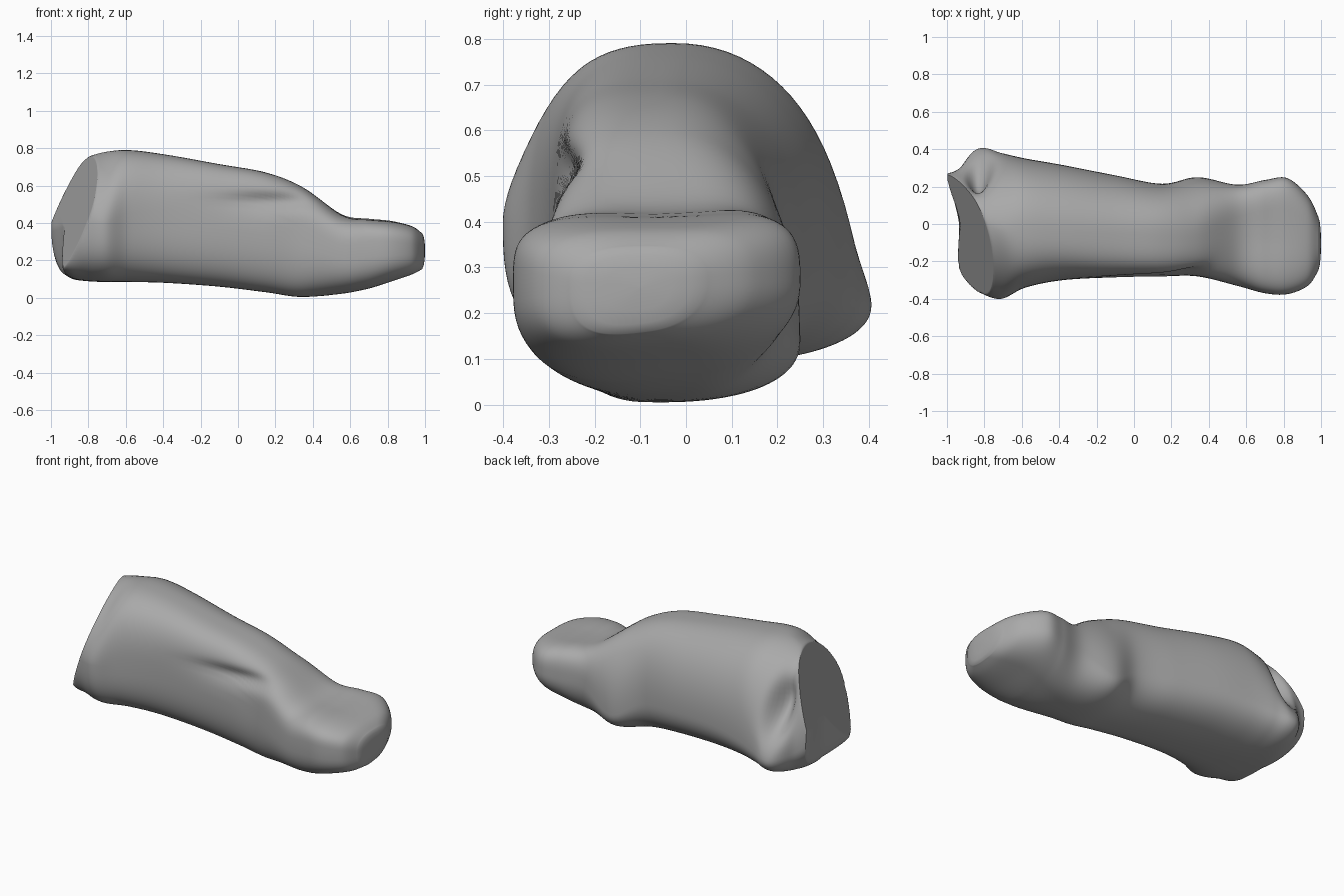
import bpy
import bmesh
from math import cos, sin, pi, exp
from mathutils import Vector

if "Cube" in bpy.data.objects:
    bpy.data.objects.remove(bpy.data.objects["Cube"])

SIDES = 88
STEPS = 8

# Cross-sections along the shaft:
# x, front y, back y, bottom z, top z, front z, back z, top y,
# roundness of the upper front and upper back
SECTIONS = [
    (-.95, -.29, .27, .125, .67, .36, .32, 0, 2.2, 2.2),
    (-.90, -.33, .30, .10, .73, .38, .26, .03, 2, 2),
    (-.82, -.37, .41, .09, .75, .40, .23, .02, 1.9, 1.7),
    (-.71, -.40, .38, .085, .78, .40, .25, -.02, 1.7, 1.9),
    (-.58, -.34, .35, .085, .79, .40, .28, -.03, 2.6, 2.2),
    (-.38, -.30, .315, .08, .765, .42, .30, -.04, 2.8, 2.2),
    (-.1, -.285, .26, .06, .715, .42, .28, -.05, 3.3, 2.2),
    (.15, -.28, .215, .03, .67, .40, .24, -.06, 3.5, 2.4),
    (.34, -.28, .25, .005, .595, .34, .14, -.06, 3.2, 2.3),
    (.55, -.33, .21, .025, .455, .25, .25, 0, 3.2, 3),
    (.70, -.37, .235, .06, .43, .26, .26, .03, 3.8, 3.4),
    (.82, -.375, .245, .10, .415, .26, .27, .03, 4, 3.4),
    (.93, -.33, .15, .14, .385, .26, .27, -.03, 3.6, 3),
    (.985, -.25, .04, .17, .345, .26, .27, -.09, 2.6, 2.6),
]

# Hollows and lips: centre, reach, push
HOLLOWS = [
    ((.18, -.28, .515), (.25, .2, .045), (0, .035, 0)),
    ((-.83, .30, .49), (.065, .25, .16), (0, -.16, 0)),
    ((.68, -.06, .43), (.18, .16, .12), (0, 0, -.015)),
    ((-.97, 0, .42), (.06, .14, .18), (.025, 0, 0)),
    ((-.94, -.27, .13), (.07, .1, .09), (-.015, -.03, -.01)),
]


def blend(a, b, c, d, t):
    """Smooth curve through b and c."""
    return .5 * (2 * b + (c - a) * t + (2 * a - 5 * b + 4 * c - d) * t * t
                 + (3 * b - a - 3 * c + d) * t ** 3)


def resample(rows):
    last = len(rows) - 1
    for i in range(last):
        group = [rows[max(0, min(last, i + k))] for k in (-1, 0, 1, 2)]
        for s in range(STEPS):
            yield [blend(*col, s / STEPS) for col in zip(*group)]
    yield rows[-1]


def ring(section):
    """Four quarter curves joined at the extreme points; the narrow end has a tilted underside."""
    x, y0, y1, z0, z1, zf, zb, yt, nf, nb = section
    tilt = .12 * max(0, min(1, (x - .4) / .3))
    points = []
    for k in range(SIDES):
        a = 2 * pi * k / SIDES
        c, s = cos(a), sin(a)
        back, top = c > 0, s > 0
        upper, lower = (nb, 2.3) if back else (nf, 2.9)
        power = 2 / (upper if top else lower)
        u, v = abs(c) ** power, abs(s) ** power
        side_y, side_z = (y1, zb) if back else (y0, zf)
        y = yt + (side_y - yt) * u
        rise = z1 - side_z if top else z0 + tilt * y - side_z
        points.append(Vector((x, y, side_z + rise * v)))
    return points


def shaped(p):
    """Slant the broad end, press in the hollows and cut the end face."""
    w = max(0, min(1, (-.78 - p.x) / .17))
    p = p + Vector((w * (.4 * (p.z - .4) ** 2 - .18 * max(0, p.y)), 0, 0))
    shift = Vector()
    for centre, reach, push in HOLLOWS:
        d = sum(((a - b) / r) ** 2 for a, b, r in zip(p, centre, reach))
        shift += Vector(push) * exp(-d)
    p = p + shift
    p.x = max(p.x, -1.064 - .3 * p.y + .36 * p.z)
    return p


def cap(points, shrink, move):
    mid = sum(points, Vector()) / len(points)
    return [mid + (p - mid) * shrink + Vector((move, 0, 0)) for p in points]


# Shaft rings with end caps
rings = [ring(s) for s in resample(SECTIONS)]
broad, narrow = rings[0], rings[-1]
rings = ([cap(broad, k, m) for k, m in ((.02, 0), (.2, 0), (.4, 0), (.6, -.003), (.75, -.005), (.9, -.006))]
         + rings
         + [cap(narrow, k, m) for k, m in ((.8, .008), (.5, .013), (.02, .015))])

bm = bmesh.new()
loops = [[bm.verts.new(shaped(p)) for p in r] for r in rings]
for a, b in zip(loops, loops[1:]):
    for k in range(SIDES):
        j = (k + 1) % SIDES
        bm.faces.new((a[k], a[j], b[j], b[k]))
bm.faces.new(loops[0])
bm.faces.new(loops[-1])
bmesh.ops.recalc_face_normals(bm, faces=bm.faces)

mesh = bpy.data.meshes.new("bone")
bm.to_mesh(mesh)
bm.free()
bone = bpy.data.objects.new("bone", mesh)
bpy.context.collection.objects.link(bone)

# Plain grey surface
grey = bpy.data.materials.new("plain grey")
grey.use_nodes = True
grey.diffuse_color = (.4, .4, .4, 1)
grey.node_tree.nodes["Principled BSDF"].inputs["Base Color"].default_value = (.4, .4, .4, 1)
mesh.materials.append(grey)

bpy.context.view_layer.objects.active = bone
bone.select_set(True)
bpy.ops.object.shade_smooth_by_angle(angle=pi / 3)
